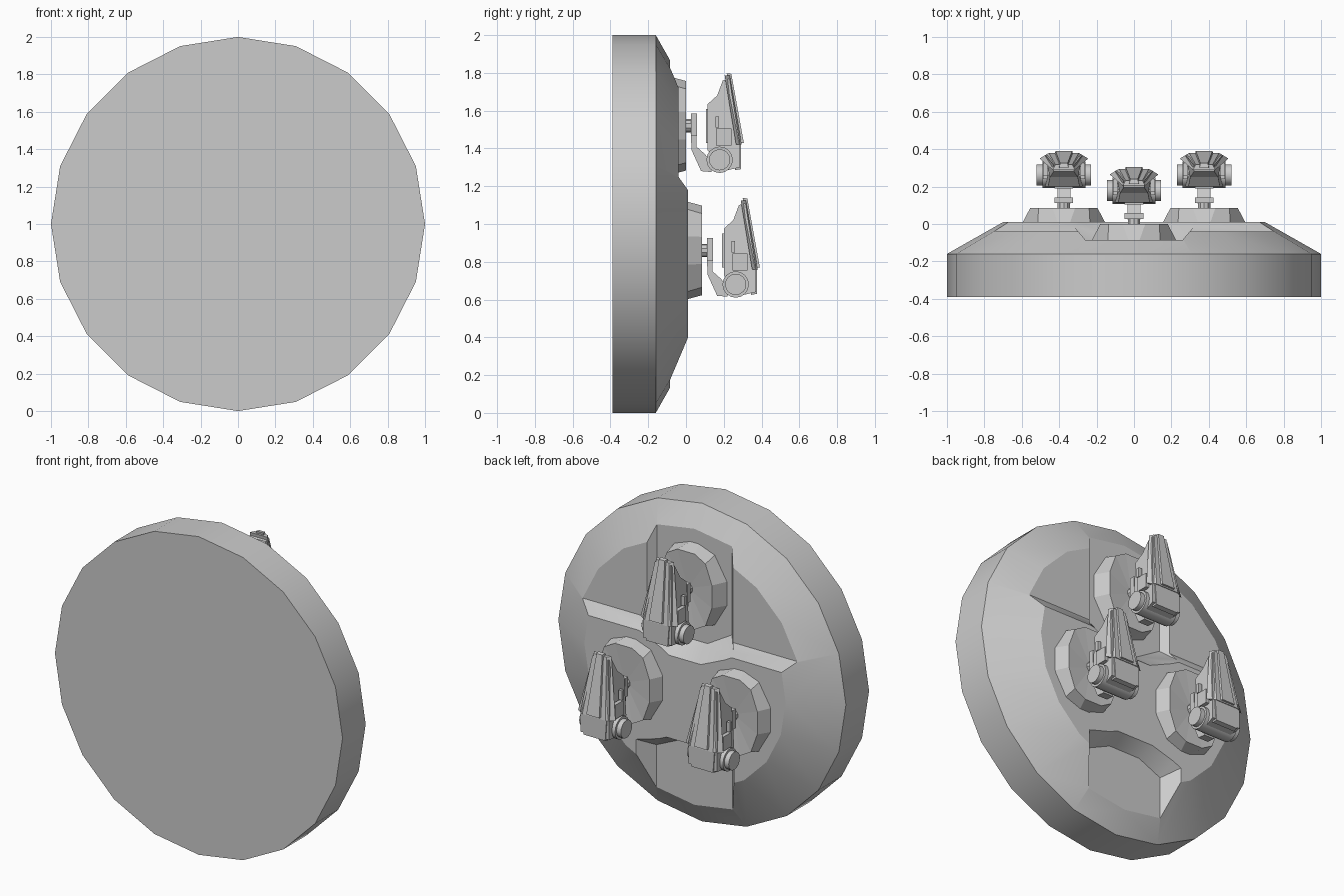
import bpy
import bmesh
import math
from mathutils import Matrix

cube = bpy.data.objects.get("Cube")
if cube:
    bpy.data.objects.remove(cube)

grey = bpy.data.materials.new("plain_grey")
grey.use_nodes = True
COLOUR = (0.6, 0.6, 0.6, 1)
grey.diffuse_color = COLOUR
grey.node_tree.nodes["Principled BSDF"].inputs["Base Color"].default_value = COLOUR


def add_object(name, bm, location=(0, 0, 0)):
    bmesh.ops.recalc_face_normals(bm, faces=bm.faces)
    mesh = bpy.data.meshes.new(name)
    bm.to_mesh(mesh)
    bm.free()
    mesh.materials.append(grey)
    obj = bpy.data.objects.new(name, mesh)
    bpy.context.collection.objects.link(obj)
    obj.location = location
    return obj


def smooth(obj, degrees=25):
    bpy.ops.object.select_all(action="DESELECT")
    obj.select_set(True)
    bpy.context.view_layer.objects.active = obj
    bpy.ops.object.shade_smooth_by_angle(angle=math.radians(degrees))


def loft(name, rings, location=(0, 0, 0), dish=0):
    """Skin matching rings of points; dish sinks the centre of the last cap."""
    bm = bmesh.new()
    loops = [[bm.verts.new(p) for p in ring] for ring in rings]
    n = len(loops[0])
    for a, b in zip(loops, loops[1:]):
        for i in range(n):
            j = (i + 1) % n
            bm.faces.new((a[i], a[j], b[j], b[i]))
    bm.faces.new(loops[0])
    cap = bm.faces.new(loops[-1])
    if dish:
        centre = bmesh.ops.poke(bm, faces=[cap])["verts"][0]
        centre.co.y -= dish
    return add_object(name, bm, location)


def slab(name, profile, location):
    """Side profile of (y, z, half width) points, mirrored across x."""
    return loft(name, [[(s * w, y, z) for y, z, w in profile] for s in (-1, 1)], location)


def box(name, half, centre, location):
    bm = bmesh.new()
    bmesh.ops.create_cube(bm, size=2)
    bmesh.ops.scale(bm, vec=half, verts=bm.verts)
    bmesh.ops.translate(bm, vec=centre, verts=bm.verts)
    return add_object(name, bm, location)


def drum(name, radius, length, axis, centre, location, sides=16):
    bm = bmesh.new()
    bmesh.ops.create_cone(bm, cap_ends=True, segments=sides, radius1=radius,
                          radius2=radius, depth=length)
    turn = Matrix.Rotation(math.pi / 2, 4, "Y" if axis == "x" else "X")
    bmesh.ops.transform(bm, matrix=Matrix.Translation(centre) @ turn, verts=bm.verts)
    obj = add_object(name, bm, location)
    smooth(obj)
    return obj


# Main disc: straight rim, sloped shoulder, flat back
def circle(radius, y):
    return [(radius * math.sin(math.pi * i / 10), y,
             1 + radius * math.cos(math.pi * i / 10)) for i in range(20)]


disc = loft("disc", [circle(1, -0.39), circle(1, -0.16), circle(0.7, 0.01)])


# Recesses cut in the back; sloped walls carry on past the surface
def cut(name, floor, floor_y, lip, lip_y=0.01, sign=1):
    def mirrored(points):
        return points + [(-x, z) for x, z in reversed(points)]
    floor, lip = mirrored(floor), mirrored(lip)
    t = (0.06 - floor_y) / (lip_y - floor_y)
    outer = [(a + (c - a) * t, b + (d - b) * t) for (a, b), (c, d) in zip(floor, lip)]
    cutter = loft(name, [[(x, y, 1 + sign * z) for x, z in ring]
                         for ring, y in ((floor, floor_y), (outer, 0.06))])
    cutter.hide_render = True
    mod = disc.modifiers.new(name, "BOOLEAN")
    mod.operation = "DIFFERENCE"
    mod.solver = "EXACT"
    mod.object = cutter
    bpy.context.view_layer.objects.active = disc
    bpy.ops.object.modifier_apply(modifier=name)
    bpy.data.objects.remove(cutter)


cut("step_cutter", [(1.5, 1.5), (1.5, 0.25)], -0.04, [(1.5, 1.5), (1.5, 0.18)])
cut("bay_cutter", [(0.26, 1.2), (0.26, 0.27), (0.09, 0.17)], -0.085,
    [(0.34, 1.2), (0.34, 0.19), (0.11, 0.08)])
cut("notch_cutter", [(0.265, 1.2), (0.265, 0.56), (0.11, 0.49)], -0.085,
    [(0.34, 1.2), (0.34, 0.51), (0.13, 0.44)], sign=-1)
smooth(disc)


# Twelve-sided pedestal outline from one quarter
def outline(quarter, y):
    half = quarter + [(x, -z) for x, z in reversed(quarter)]
    return [(x, y, z) for x, z in half + [(-x, z) for x, z in reversed(half)]]


def turret(prefix, at):
    loft(prefix + "_pedestal", [
        outline([(0.03, 0.26), (0.14, 0.22), (0.225, 0.075)], -0.085),
        outline([(0.06, 0.237), (0.135, 0.195), (0.18, 0.072)], 0)], at, dish=0.02)

    # Mount and bent arm
    drum(prefix + "_hub", 0.035, 0.07, "y", (0, 0.005, 0), at, 10)
    box(prefix + "_mount", (0.05, 0.016, 0.06), (0, 0.042, 0.005), at)
    slab(prefix + "_arm", [(y, z, 0.035) for y, z in (
        (0.025, -0.04), (0.055, -0.04), (0.055, -0.11), (0.1, -0.15),
        (0.14, -0.2), (0.135, -0.245), (0.08, -0.24), (0.03, -0.13))], at)

    # Pivot drum with end caps
    pivot = (0, 0.178, -0.18)
    drum(prefix + "_pivot", 0.07, 0.23, "x", pivot, at)
    drum(prefix + "_pivot_caps", 0.056, 0.29, "x", pivot, at)

    # Tapered body with sloping back cover
    slab(prefix + "_body", [
        (0.115, -0.13, 0.1), (0.115, 0.115, 0.085), (0.165, 0.16, 0.075),
        (0.195, 0.24, 0.055), (0.23, 0.25, 0.055), (0.285, -0.09, 0.1),
        (0.285, -0.22, 0.1), (0.2, -0.24, 0.085)], at)
    slab(prefix + "_cover", [
        (0.205, 0.265, 0.06), (0.232, 0.265, 0.045),
        (0.295, -0.1, 0.08), (0.265, -0.1, 0.13)], at)
    slab(prefix + "_spine", [
        (0.215, 0.278, 0.025), (0.24, 0.275, 0.02),
        (0.306, -0.09, 0.045), (0.28, -0.09, 0.05)], at)
    slab(prefix + "_tail", [
        (0.26, -0.1, 0.09), (0.29, -0.1, 0.085),
        (0.29, -0.23, 0.075), (0.26, -0.235, 0.08)], at)

    # Side ribs, side slots and front vent
    for side, s in (("right", -1), ("left", 1)):
        box(f"{prefix}_{side}_slot", (0.012, 0.01, 0.03), (s * 0.1, 0.165, 0.02), at)
        box(f"{prefix}_{side}_rib", (0.012, 0.04, 0.045), (s * 0.1, 0.2, -0.06), at)
    box(prefix + "_vent", (0.05, 0.008, 0.09), (0, 0.113, 0.0), at)


turret("upper_turret", (0, 0, 1.52))
turret("lower_right_turret", (-0.375, 0.085, 0.86))
turret("lower_left_turret", (0.375, 0.085, 0.86))
